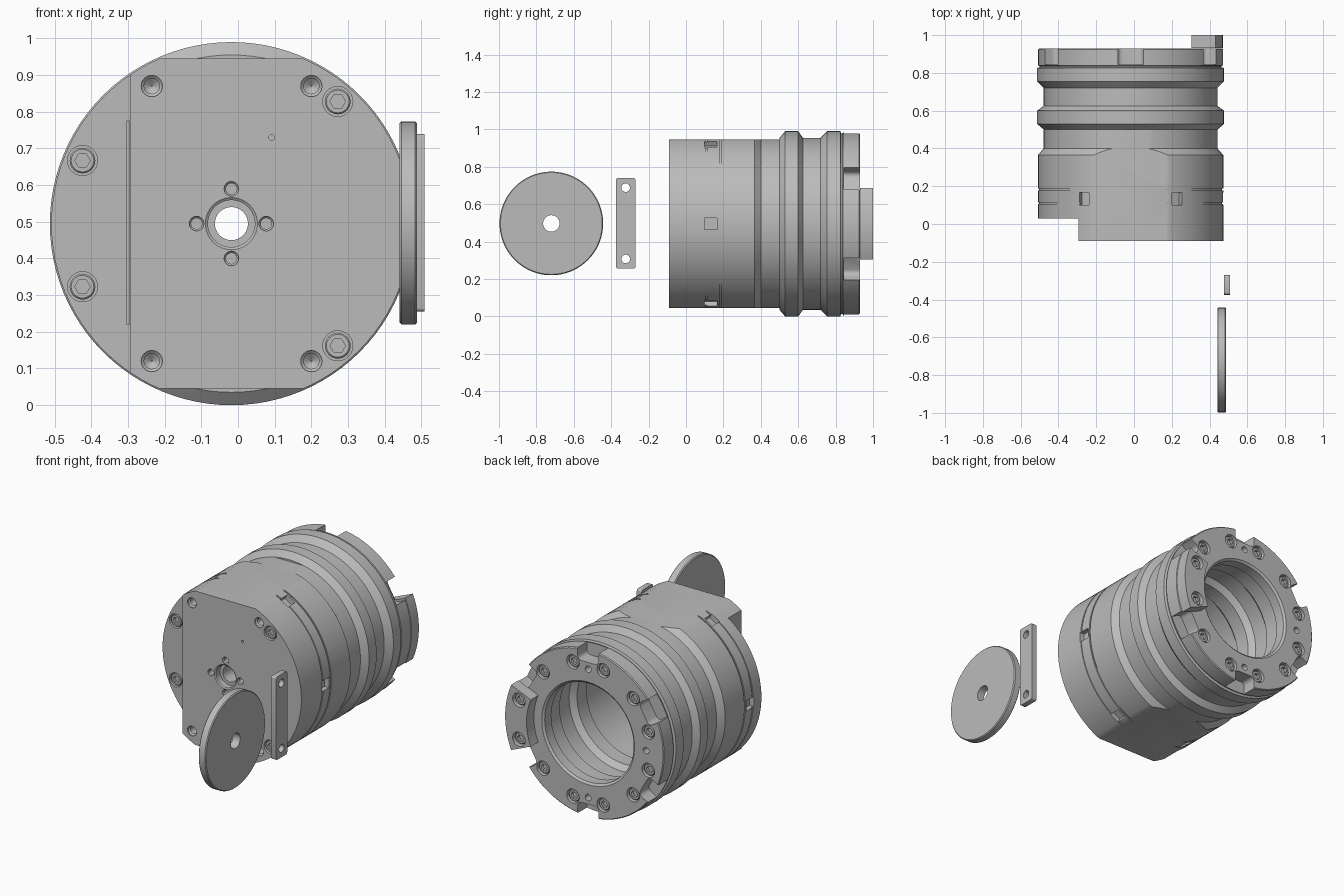
import bpy, bmesh
from math import sin, cos, pi, radians
from mathutils import Matrix, Vector

CX, CZ = -0.018, 0.495          # housing axis
if "Cube" in bpy.data.objects:
    bpy.data.objects.remove(bpy.data.objects["Cube"])

grey = bpy.data.materials.new("machined_grey")
grey.use_nodes = True
COLOUR = (0.5, 0.5, 0.5, 1)
grey.diffuse_color = COLOUR
grey.node_tree.nodes["Principled BSDF"].inputs["Base Color"].default_value = COLOUR


def finish(name, bm, helper=False):
    bmesh.ops.recalc_face_normals(bm, faces=bm.faces)
    mesh = bpy.data.meshes.new(name)
    bm.to_mesh(mesh)
    bm.free()
    mesh.materials.append(grey)
    ob = bpy.data.objects.new(name, mesh)
    bpy.context.collection.objects.link(ob)
    ob.hide_render = helper
    return ob


def select(ob):
    bpy.ops.object.select_all(action="DESELECT")
    ob.select_set(True)
    bpy.context.view_layer.objects.active = ob


def smooth(ob):
    select(ob)
    bpy.ops.object.shade_smooth_by_angle(angle=radians(25))


def cut(ob, bm):
    cutter = finish("cutter", bm, True)
    mod = ob.modifiers.new("cut", "BOOLEAN")
    mod.operation, mod.solver, mod.object = "DIFFERENCE", "EXACT", cutter
    select(ob)
    bpy.ops.object.modifier_apply(modifier=mod.name)
    bpy.data.objects.remove(cutter)


def lathe(bm, profile, u=CX, v=CZ, axis="Y", n=32, loop=False, hexes=()):
    """Turn (position, radius) pairs about an axis; rings listed in hexes become hexagons."""
    rings = []
    for i, (h, r) in enumerate(profile):
        ring = []
        for k in range(n):
            a = 2 * pi * k / n
            q = r * cos(pi / 6) / cos(a % (pi / 3) - pi / 6) if i in hexes else r
            p, s = u + q * cos(a), v + q * sin(a)
            ring.append(bm.verts.new((p, h, s) if axis == "Y" else (h, p, s)))
        rings.append(ring)
    pairs = list(zip(rings, rings[1:]))
    if loop:
        pairs.append((rings[-1], rings[0]))
    else:
        bm.faces.new(rings[0])
        bm.faces.new(rings[-1])
    for a, b in pairs:
        for k in range(n):
            m = (k + 1) % n
            bm.faces.new((a[k], a[m], b[m], b[k]))


def box(bm, lo, hi, matrix=Matrix()):
    lo, hi = Vector(lo), Vector(hi)
    return bmesh.ops.create_cube(bm, size=1, matrix=matrix @ Matrix.Translation((lo + hi) / 2)
                                 @ Matrix.Diagonal((*(hi - lo), 1)))["verts"]


def around(deg):
    return Matrix.Translation((CX, 0, CZ)) @ Matrix.Rotation(-radians(deg), 4, "Y")


def polar(r, deg):
    return CX + r * cos(radians(deg)), CZ + r * sin(radians(deg))


# Hollow turned housing: outer ribs and grooves, then the bore back to the front hole
outer = [(-.09, .491), (.105, .491), (.105, .486), (.113, .486), (.113, .491),
         (.178, .491), (.178, .485), (.187, .485), (.187, .491), (.365, .491),
         (.4, .46), (.5, .46), (.53, .495), (.6, .495), (.625, .46), (.72, .46),
         (.755, .495), (.825, .495), (.83, .482), (.837, .482), (.84, .489), (.925, .489), (.93, .484)]
inner = [(.93, .3), (.92, .288), (.86, .288), (.86, .31), (.75, .31), (.72, .34), (.62, .34),
         (.59, .31), (.5, .31), (.47, .34), (.2, .34), (.2, .045),
         (-.05, .045), (-.05, .064), (-.085, .064), (-.09, .071)]
bm = bmesh.new()
lathe(bm, outer + inner, n=96, loop=True)
housing = finish("housing", bm)

# Top and bottom flats, then the stepped side of the front
bm = bmesh.new()
box(bm, (-1, -.3, .945), (1, .5, 1.2))
box(bm, (-1, -.3, -.2), (1, .5, .045))
cut(housing, bm)
bm = bmesh.new()
box(bm, (-1, -.3, -.3), (-.295, .03, 1.3))
cut(housing, bm)

# Bolt, dowel and thread holes; lists hold (x, z, face y, direction into the metal)
front_bolts = [(x, CZ + s * dz, y, 1) for x, dz, y in ((.272, .333, -.09), (-.424, .172, .03))
               for s in (1, -1)]
rear_bolts = [(*polar(.405, c + d), .93, -1) for c in range(60, 360, 60) for d in (-16, 16)]
bm = bmesh.new()
for x, z, y, d in front_bolts + rear_bolts:
    lathe(bm, [(y - d * .02, .041), (y + d * .03, .041)], x, z, n=24)
for x in (-.235, .2):
    for z in (.12, .87):
        lathe(bm, [(-.12, .029), (-.082, .029), (-.075, .021), (.0, .021), (.015, .002)], x, z, n=24)
for k in range(4):
    x, z = polar(.095, 90 * k)
    lathe(bm, [(-.12, .02), (-.085, .02), (-.08, .015), (-.03, .015)], x, z, n=16)
    if k:
        x, z = polar(.375, 90 * k)
        lathe(bm, [(.97, .019), (.87, .019)], x, z, n=16)
lathe(bm, [(-.12, .008), (-.06, .008)], .092, .73, n=12)
box(bm, (-.304, .02, .22), (-.296, .045, .775))
# Side slots and rear rim notches
for k in range(6):
    box(bm, (.462, .1, -.03), (.6, .167, .03), around(60 * k))
    notch = box(bm, (.415, .845, -.068), (.6, 1.1, .068), around(60 * k + 30))
    long_edges = [e for e in {e for v in notch for e in v.link_edges}
                  if abs(e.verts[0].co.y - e.verts[1].co.y) > .1]
    bmesh.ops.bevel(bm, geom=long_edges, offset=.025, segments=4, affect="EDGES", profile=.5)
cut(housing, bm)
smooth(housing)

# Rear locking tab: a ring sector with two bolt recesses
bm = bmesh.new()
arc = [-23 + 46 * i / 16 for i in range(17)]
rim = [polar(.488, a) for a in arc] + [polar(.35, a) for a in reversed(arc)]
face = bm.faces.new([bm.verts.new((x, .931, z)) for x, z in rim])
top = bmesh.ops.extrude_face_region(bm, geom=[face])["geom"]
bmesh.ops.translate(bm, vec=(0, .069, 0), verts=[g for g in top if isinstance(g, bmesh.types.BMVert)])
tab = finish("locking_tab", bm)
tab_bolts = [(*polar(.415, s * 16), 1.0, -1) for s in (-1, 1)]
bm = bmesh.new()
for x, z, y, d in tab_bolts:
    lathe(bm, [(1.05, .041), (.965, .041)], x, z, n=24)
cut(tab, bm)
smooth(tab)

# Socket-head bolts sitting in their recesses
for name, group, sink in (("front_bolt", front_bolts, .004), ("rear_bolt", rear_bolts, .01),
                          ("tab_bolt", tab_bolts, .015)):
    for x, z, y, d in group:
        bm = bmesh.new()
        t = y + d * sink
        lathe(bm, [(y + d * .036, .035), (t + d * .004, .035), (t, .031), (t, .021), (t + d * .018, .021)],
              x, z, n=24, hexes=(3, 4))
        smooth(finish(name, bm))

# Loose cover disc with a centre hole
bm = bmesh.new()
lathe(bm, [(.441, .044), (.441, .272), (.446, .277), (.483, .277), (.488, .272), (.488, .044)],
      -.72, .497, "X", 96, loop=True)
smooth(finish("cover_disc", bm))

# Loose spacer bar with two holes
bm = bmesh.new()
bar = box(bm, (.476, -.375, .255), (.508, -.27, .74))
edges = [e for e in bm.edges if abs(e.verts[0].co.x - e.verts[1].co.x) > .01]
bmesh.ops.bevel(bm, geom=edges, offset=.012, segments=3, affect="EDGES", profile=.5)
spacer = finish("spacer_bar", bm)
bm = bmesh.new()
for z in (.307, .688):
    lathe(bm, [(.4, .023), (.6, .023)], -.3225, z, "X", 24)
cut(spacer, bm)
smooth(spacer)
